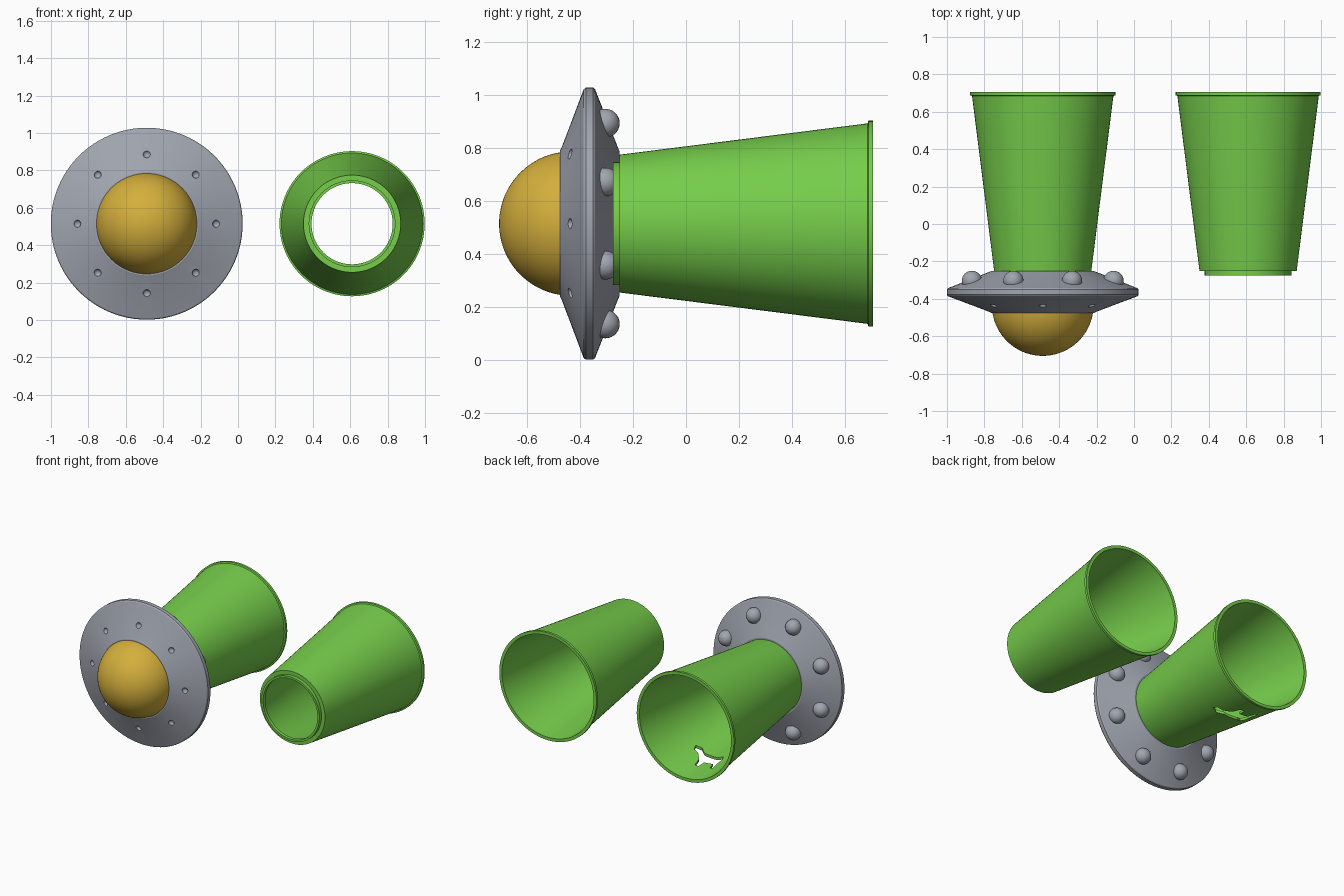
import bpy, bmesh, math
from mathutils import Matrix

if "Cube" in bpy.data.objects:
    bpy.data.objects.remove(bpy.data.objects["Cube"])


def material(name, rgb):
    m = bpy.data.materials.new(name)
    m.diffuse_color = (*rgb, 1)
    m.use_nodes = True
    m.node_tree.nodes["Principled BSDF"].inputs["Base Color"].default_value = m.diffuse_color
    return m


GREEN = material("bright green", (0.181, 0.610, 0.070))
GREY = material("cool grey", (0.352, 0.376, 0.429))
AMBER = material("amber", (0.658, 0.429, 0.045))

SAUCER_X, CUP_X, AXIS_Z = -0.488, 0.61, 0.515


def finish(name, bm, mat):
    bmesh.ops.recalc_face_normals(bm, faces=bm.faces)
    me = bpy.data.meshes.new(name)
    bm.to_mesh(me)
    bm.free()
    ob = bpy.data.objects.new(name, me)
    bpy.context.collection.objects.link(ob)
    me.materials.append(mat)
    return ob


def smooth(ob):
    bpy.ops.object.select_all(action='DESELECT')
    ob.select_set(True)
    bpy.context.view_layer.objects.active = ob
    bpy.ops.object.shade_smooth_by_angle(angle=math.radians(20))


def lathe(name, profile, x, mat, closed=False, n=96):
    """Spin (radius, y) points about a horizontal axis parallel to y."""
    bm = bmesh.new()
    rings = []
    for r, y in profile:
        if r < 1e-6:
            rings.append([bm.verts.new((x, y, AXIS_Z))] * n)
        else:
            rings.append([bm.verts.new((x + r * math.cos(2 * math.pi * i / n), y,
                                        AXIS_Z + r * math.sin(2 * math.pi * i / n)))
                          for i in range(n)])
    pairs = list(zip(rings, rings[1:]))
    if closed:
        pairs.append((rings[-1], rings[0]))
    for a, b in pairs:
        for i in range(n):
            j = (i + 1) % n
            bm.faces.new(list(dict.fromkeys((a[i], a[j], b[j], b[i]))))
    return finish(name, bm, mat)


def balls(name, radius, ring, y, start, mat):
    """Eight spheres around the saucer axis."""
    bm = bmesh.new()
    for k in range(8):
        a = start + k * math.pi / 4
        pos = (SAUCER_X + ring * math.cos(a), y, AXIS_Z + ring * math.sin(a))
        bmesh.ops.create_uvsphere(bm, u_segments=24, v_segments=14, radius=radius,
                                  matrix=Matrix.Translation(pos))
    return finish(name, bm, mat)


def cut(ob, cutter):
    cutter.hide_render = True
    mod = ob.modifiers.new("cut", 'BOOLEAN')
    mod.operation = 'DIFFERENCE'
    mod.solver = 'EXACT'
    mod.object = cutter
    bpy.context.view_layer.objects.active = ob
    bpy.ops.object.modifier_apply(modifier=mod.name)
    bpy.data.objects.remove(cutter)


# Flared hollow cups with a plug collar and a flanged mouth
cup = [(0.217, -0.275), (0.232, -0.275), (0.232, -0.25), (0.26, -0.25),
       (0.378, 0.685), (0.388, 0.688), (0.388, 0.705), (0.366, 0.705),
       (0.236, -0.235), (0.217, -0.25)]
beam = lathe("beam_cup", cup, SAUCER_X, GREEN, closed=True)
spare = lathe("spare_cup", cup, CUP_X, GREEN, closed=True)

# Animal-shaped opening through the underside of the beam cup
outline = [(-0.11, 0.09), (-0.085, 0.09), (-0.07, 0.035), (0.0, 0.035),
           (0.005, 0.09), (0.035, 0.09), (0.05, 0.02), (0.09, -0.025),
           (0.13, -0.035), (0.14, -0.07), (0.10, -0.085), (0.06, -0.055),
           (-0.05, -0.05), (-0.085, -0.065), (-0.105, -0.02), (-0.10, 0.03)]
bm = bmesh.new()
base = bm.faces.new([bm.verts.new((SAUCER_X + x, 0.455 + y, 0.05)) for x, y in outline])
ext = bmesh.ops.extrude_face_region(bm, geom=[base])
bmesh.ops.translate(bm, vec=(0, 0, 0.3),
                    verts=[v for v in ext["geom"] if isinstance(v, bmesh.types.BMVert)])
cut(beam, finish("opening_cutter", bm, GREEN))

# Saucer disc with a shallow socket behind
saucer = lathe("saucer", [(0, -0.475), (0.276, -0.475), (0.29, -0.468), (0.507, -0.386),
                          (0.513, -0.378), (0.513, -0.350), (0.507, -0.343),
                          (0.285, -0.256), (0.272, -0.25), (0.234, -0.25),
                          (0.234, -0.278), (0, -0.278)], SAUCER_X, GREY)

# Round dimples on the front slope
cut(saucer, balls("dimple_cutter", 0.02, 0.372, -0.441, 0, GREY))

# Round lamps on the rear slope
lamps = balls("rear_lamps", 0.054, 0.41, -0.304, math.pi / 8, GREY)

# Cockpit dome
R, CY = 0.272, -0.433
steps = 24
end = math.acos((-0.47 - CY) / -R)
dome = lathe("dome", [(R * math.sin(end * i / steps), CY - R * math.cos(end * i / steps))
                      for i in range(steps + 1)] + [(0, -0.47)], SAUCER_X, AMBER)

for ob in (beam, spare, saucer, lamps, dome):
    smooth(ob)
